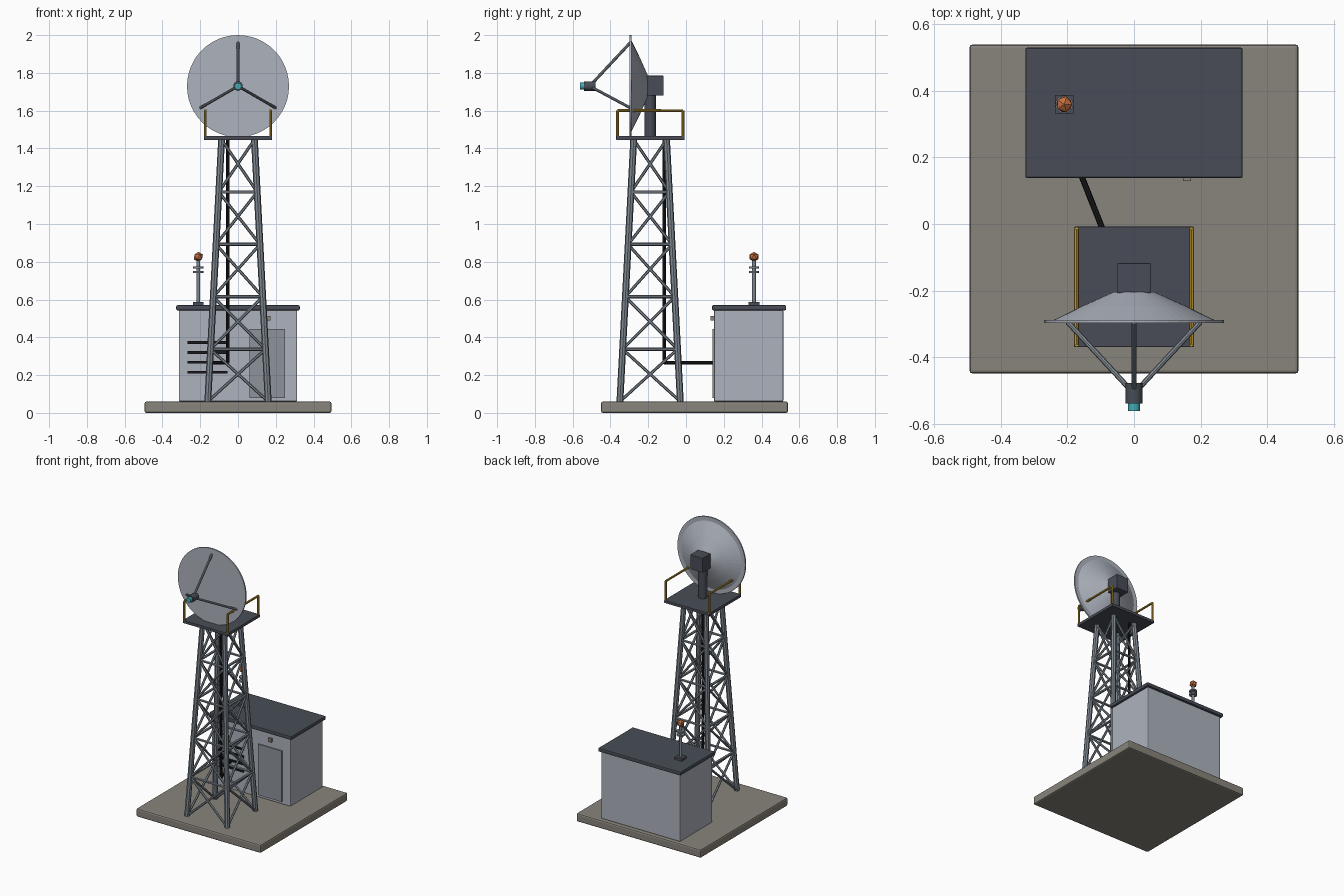
import bpy, bmesh, math
from mathutils import Vector

if "Cube" in bpy.data.objects:
    bpy.data.objects.remove(bpy.data.objects["Cube"], do_unlink=True)


def material(name, r, g, b):
    m = bpy.data.materials.new(name)
    m.use_nodes = True
    m.diffuse_color = (r, g, b, 1)
    m.node_tree.nodes["Principled BSDF"].inputs["Base Color"].default_value = (r, g, b, 1)
    return m


CONCRETE = material("concrete", 0.25, 0.23, 0.2)
PANEL = material("pale_panel", 0.42, 0.45, 0.51)
DOOR = material("door_grey", 0.27, 0.29, 0.33)
STEEL = material("steel", 0.21, 0.245, 0.28)
DARK = material("dark_metal", 0.065, 0.073, 0.093)
BLACK = material("black_rubber", 0.01, 0.01, 0.012)
YELLOW = material("safety_yellow", 0.5, 0.3, 0.03)
ORANGE = material("beacon_orange", 0.55, 0.16, 0.05)
TEAL = material("teal_lens", 0.05, 0.42, 0.47)


def finish(name, bm, mat, smooth=False):
    mesh = bpy.data.meshes.new(name)
    bmesh.ops.recalc_face_normals(bm, faces=bm.faces)
    bm.to_mesh(mesh)
    bm.free()
    mesh.materials.append(mat)
    ob = bpy.data.objects.new(name, mesh)
    bpy.context.collection.objects.link(ob)
    if smooth:
        bpy.ops.object.select_all(action="DESELECT")
        ob.select_set(True)
        bpy.context.view_layer.objects.active = ob
        bpy.ops.object.shade_smooth_by_angle(angle=math.radians(35))
    return ob


def box(name, lo, hi, mat, bevel=0):
    bm = bmesh.new()
    bmesh.ops.create_cube(bm, size=1)
    lo, hi = Vector(lo), Vector(hi)
    for v in bm.verts:
        v.co = (lo + hi) / 2 + v.co * (hi - lo)
    ob = finish(name, bm, mat)
    if bevel:
        mod = ob.modifiers.new("bevel", "BEVEL")
        mod.width, mod.segments = bevel, 2
    return ob


def add_rod(bm, a, b, radius, sides):
    a, b = Vector(a), Vector(b)
    axis = b - a
    new = bmesh.ops.create_cone(bm, cap_ends=True, segments=sides, radius1=radius,
                                radius2=radius, depth=axis.length)["verts"]
    turn = axis.to_track_quat("Z", "Y")
    for v in new:
        v.co = (a + b) / 2 + turn @ v.co


def rods(name, pairs, radius, mat, sides=8, smooth=False):
    bm = bmesh.new()
    for a, b in pairs:
        add_rod(bm, a, b, radius, sides)
    return finish(name, bm, mat, smooth)


def path(points):
    return list(zip(points, points[1:]))


# Ground slab
box("ground_slab", (-0.495, -0.45, 0), (0.495, 0.54, 0.06), CONCRETE, 0.01)

# Equipment hut
box("hut_walls", (-0.313, 0.148, 0.06), (0.313, 0.515, 0.545), PANEL, 0.006)
box("hut_roof", (-0.327, 0.138, 0.543), (0.327, 0.53, 0.57), DARK, 0.006)
box("hut_door", (0.062, 0.139, 0.08), (0.25, 0.15, 0.445), DOOR)
box("door_lamp", (0.147, 0.13, 0.488), (0.171, 0.15, 0.514), CONCRETE)
for i in range(4):
    z = 0.215 + i * 0.0525
    box(f"vent_slat_{i + 1}", (-0.267, 0.14, z - 0.007), (-0.055, 0.15, z + 0.007), BLACK)

# Roof aerial with beacon
ax, ay = -0.21, 0.36
box("aerial_base", (ax - 0.028, ay - 0.028, 0.565), (ax + 0.028, ay + 0.028, 0.587), DARK)
rods("aerial_stem", [((ax, ay, 0.58), (ax, ay, 0.81))], 0.01, STEEL, 12, True)
rods("aerial_rings", [((ax, ay, z - 0.005), (ax, ay, z + 0.005)) for z in (0.745, 0.77)],
     0.027, STEEL, 16, True)
bm = bmesh.new()
bmesh.ops.create_icosphere(bm, subdivisions=1, radius=0.027)
bmesh.ops.translate(bm, verts=bm.verts, vec=(ax, ay, 0.826))
finish("aerial_beacon", bm, ORANGE)

# Lattice tower: tapering legs, rungs and crossed braces
TY, BOTTOM, TOP, BAYS = -0.19, 0.06, 1.447, 5
CORNERS = [(-1, -1), (1, -1), (1, 1), (-1, 1)]


def corner(i, level):
    t = level / BAYS
    half = 0.16 + (0.087 - 0.16) * t
    sx, sy = CORNERS[i % 4]
    return (sx * half, TY + sy * half, BOTTOM + (TOP - BOTTOM) * t)


rods("tower_legs", [(corner(i, 0), corner(i, BAYS)) for i in range(4)], 0.018, STEEL)
rods("tower_rungs", [(corner(i, k), corner(i + 1, k)) for i in range(4)
                     for k in range(1, BAYS)], 0.009, STEEL, 6)
braces = []
for i in range(4):
    for k in range(BAYS):
        braces += [(corner(i, k), corner(i + 1, k + 1)), (corner(i + 1, k), corner(i, k + 1))]
rods("tower_braces", braces, 0.008, STEEL, 6)

# Cable down the tower and across to the hut
rods("cable", path([(-0.055, -0.115, 1.45), (-0.055, -0.115, 0.265), (-0.16, 0.15, 0.265)]),
     0.009, BLACK)

# Platform with side rails
box("platform", (-0.18, -0.37, 1.445), (0.18, -0.008, 1.466), DARK, 0.003)
for side, x in (("right", -0.173), ("left", 0.173)):
    rods(f"{side}_guard_rail", path([(x, -0.362, 1.46), (x, -0.362, 1.6),
                                     (x, -0.016, 1.6), (x, -0.016, 1.46)]), 0.0075, YELLOW)

# Dish mount
rods("dish_mast", [((0, TY, 1.46), (0, TY, 1.7))], 0.03, DARK, 16, True)
box("dish_drive", (-0.05, -0.208, 1.68), (0.05, -0.118, 1.785), DARK, 0.003)

# Dish: flat-fronted shell turned around its axis
DZ = 1.73
profile = [(0, -0.298), (0.27, -0.298), (0.27, -0.288), (0.24, -0.288),
           (0.155, -0.246), (0.063, -0.205), (0, -0.205)]
bm = bmesh.new()
verts = [bm.verts.new((r, y, DZ)) for r, y in profile]
edges = [bm.edges.new(pair) for pair in path(verts)]
bmesh.ops.spin(bm, geom=verts + edges, cent=(0, 0, DZ), axis=(0, 1, 0),
               angle=math.tau, steps=48, use_duplicate=False)
bmesh.ops.remove_doubles(bm, verts=bm.verts, dist=0.0005)
finish("dish", bm, PANEL)

# Feed horn on three struts
struts = []
for deg in (90, 210, 330):
    c, s = math.cos(math.radians(deg)), math.sin(math.radians(deg))
    struts.append(((0.23 * c, -0.295, DZ + 0.23 * s), (0.016 * c, -0.495, DZ + 0.016 * s)))
rods("feed_struts", struts, 0.008, STEEL)
rods("feed_horn", [((0, -0.478, DZ), (0, -0.54, DZ))], 0.025, DARK, 16, True)
rods("feed_lens", [((0, -0.535, DZ), (0, -0.562, DZ))], 0.018, TEAL, 16, True)
